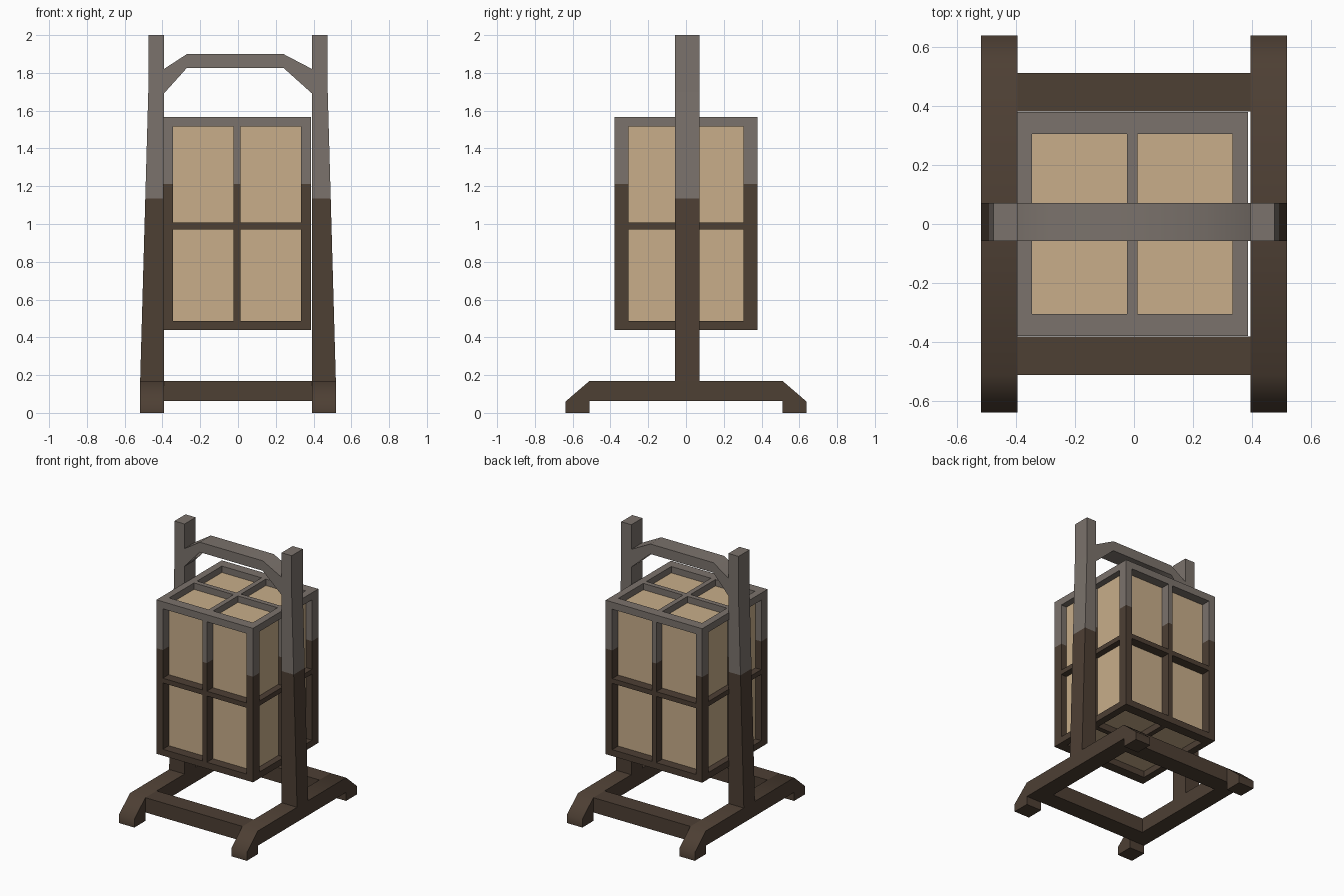
import bpy, bmesh, math
from mathutils import Vector

if "Cube" in bpy.data.objects:
    bpy.data.objects.remove(bpy.data.objects["Cube"], do_unlink=True)


def material(name, rgb):
    m = bpy.data.materials.new(name)
    m.use_nodes = True
    m.diffuse_color = (*rgb, 1)
    m.node_tree.nodes["Principled BSDF"].inputs["Base Color"].default_value = (*rgb, 1)
    return m


brown = material("dark brown wood", (0.075, 0.050, 0.034))
grey = material("weathered grey wood", (0.198, 0.170, 0.150))
paper = material("tan paper", (0.578, 0.423, 0.254))


def finish(bm, name, mats):
    bmesh.ops.recalc_face_normals(bm, faces=bm.faces[:])
    mesh = bpy.data.meshes.new(name)
    bm.to_mesh(mesh)
    bm.free()
    for m in mats:
        mesh.materials.append(m)
    obj = bpy.data.objects.new(name, mesh)
    bpy.context.collection.objects.link(obj)
    return obj


def cut(bm, axis, value):
    co, no = Vector(), Vector()
    co[axis], no[axis] = value, 1
    bmesh.ops.bisect_plane(bm, geom=bm.verts[:] + bm.edges[:] + bm.faces[:],
                           plane_co=co, plane_no=no)


def prism(points, axis, lo, hi):
    """Extrude a closed profile along x (axis 0) or y (axis 1)."""
    bm = bmesh.new()
    place = (lambda a, b: (lo, a, b)) if axis == 0 else (lambda a, b: (a, lo, b))
    face = bm.faces.new([bm.verts.new(place(*p)) for p in points])
    out = bmesh.ops.extrude_face_region(bm, geom=[face])
    shift = Vector()
    shift[axis] = hi - lo
    bmesh.ops.translate(bm, vec=shift,
                        verts=[g for g in out["geom"] if isinstance(g, bmesh.types.BMVert)])
    return bm


def soften(obj):
    bpy.ops.object.select_all(action="DESELECT")
    obj.select_set(True)
    bpy.context.view_layer.objects.active = obj
    bpy.ops.object.shade_smooth_by_angle(angle=math.radians(55))


INNER, OUTER = 0.393, 0.518
POST_Y = (-0.057, 0.071)

# Foot rails with sloped ends and raised middles
half = [(0.51, 0.17), (0.638, 0.06), (0.638, 0), (0.51, 0), (0.51, 0.062)]
rail = half + [(-y, z) for y, z in reversed(half)]
# Tapered uprights, grey above the stain line
post = [(INNER, 0.17), (OUTER, 0.17), (0.475, 1.70), (0.475, 2.0), (INNER, 2.0)]

for side, label in ((1, "left"), (-1, "right")):
    soften(finish(prism(rail, 0, side * INNER, side * OUTER), label + "_foot_rail", [brown]))
    bm = prism([(side * x, z) for x, z in post], 1, *POST_Y)
    cut(bm, 2, 1.134)
    for f in bm.faces:
        f.material_index = int(f.calc_center_median().z > 1.134)
    finish(bm, label + "_post", [brown, grey])

# Cross beams between the rails
for side, label in ((-1, "front"), (1, "back")):
    beam = [(side * y, z) for y, z in ((0.38, 0.062), (0.51, 0.062), (0.51, 0.17), (0.38, 0.17))]
    finish(prism(beam, 0, -INNER, INNER), label + "_cross_beam", [brown])

# Angled handle joining the uprights
handle = [(-INNER, 1.69), (-0.27, 1.827), (0.24, 1.827), (INNER, 1.69),
          (INNER, 1.82), (0.24, 1.90), (-0.27, 1.90), (-INNER, 1.82)]
soften(finish(prism(handle, 1, *POST_Y), "handle", [grey]))

# Lantern box: each axis lists outer edge, panel, bar, panel, outer edge
grid = [(-0.396, -0.344, -0.024, 0.012, 0.333, 0.386),
        (-0.378, -0.305, -0.018, 0.018, 0.305, 0.378),
        (0.440, 0.487, 0.972, 1.007, 1.515, 1.567)]
bm = bmesh.new()
bmesh.ops.create_cube(bm, size=1)
for v in bm.verts:
    v.co = [g[-1] if c > 0 else g[0] for g, c in zip(grid, v.co)]
for axis, g in enumerate(grid):
    for value in g[1:-1]:
        cut(bm, axis, value)


def in_panel(face):
    c, n = face.calc_center_median(), face.normal
    return all(abs(n[a]) > 0.5 or g[1] < c[a] < g[2] or g[3] < c[a] < g[4]
               for a, g in enumerate(grid))


# Push the paper panels in behind the lattice
bm.normal_update()
panels = [f for f in bm.faces if in_panel(f)]
for f in bmesh.ops.extrude_discrete_faces(bm, faces=panels)["faces"]:
    f.material_index = 2
    n = f.normal.copy()
    depth = 0.069 if abs(n.y) > 0.5 else 0.047
    bmesh.ops.translate(bm, vec=-n * depth, verts=f.verts[:])

# Two-tone lattice wood
cut(bm, 2, 1.213)
for f in bm.faces:
    if f.material_index != 2:
        f.material_index = int(f.calc_center_median().z > 1.213)
finish(bm, "lantern_box", [brown, grey, paper])
